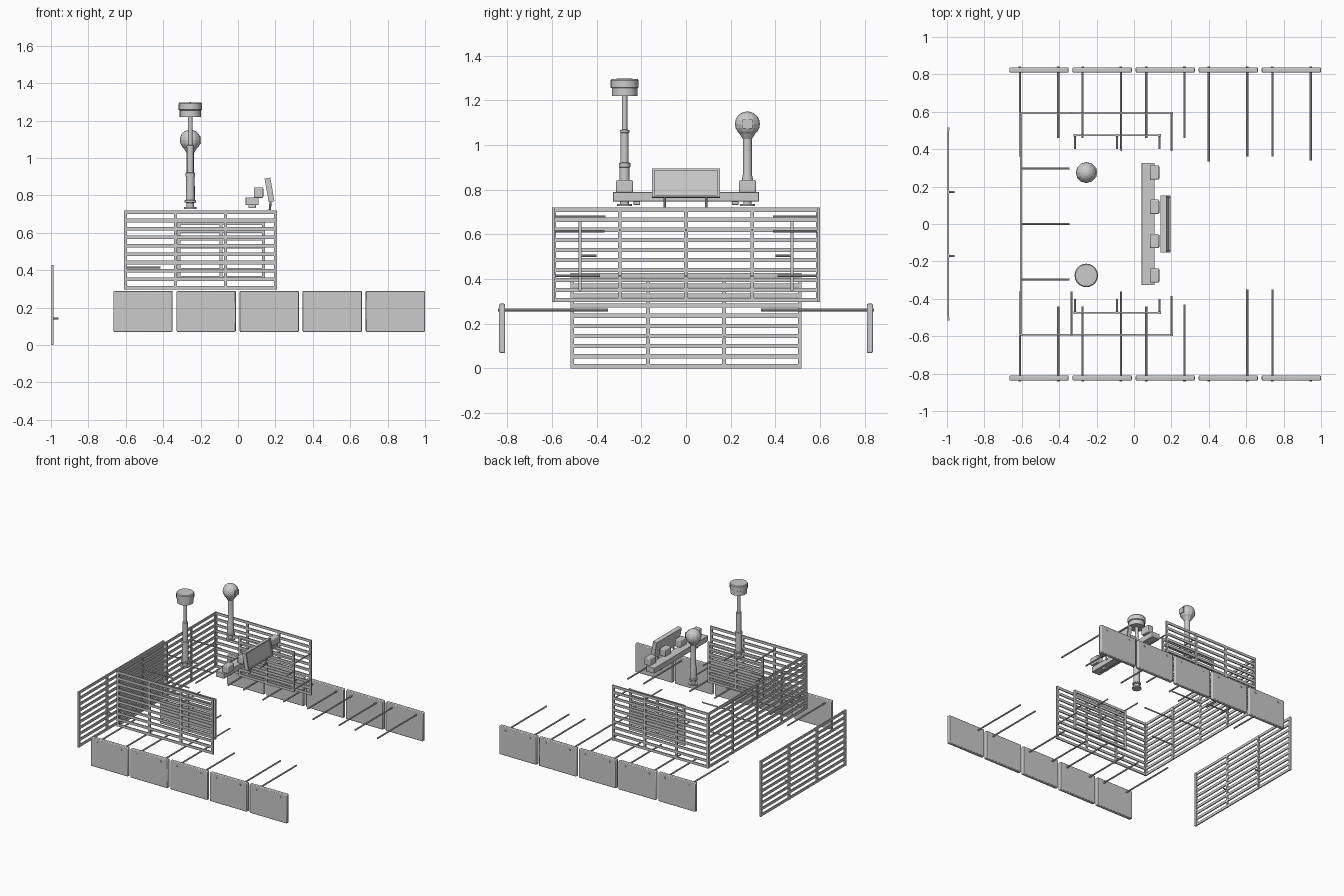
import bpy, bmesh, math
from mathutils import Matrix, Vector

if "Cube" in bpy.data.objects:
    bpy.data.objects.remove(bpy.data.objects["Cube"])


def finish(name, bm, smooth=False, bevel=0):
    me = bpy.data.meshes.new(name)
    bm.to_mesh(me)
    bm.free()
    ob = bpy.data.objects.new(name, me)
    bpy.context.collection.objects.link(ob)
    if bevel:
        m = ob.modifiers.new("bevel", 'BEVEL')
        m.width, m.segments = bevel, 2
    if smooth:
        bpy.context.view_layer.objects.active = ob
        ob.select_set(True)
        bpy.ops.object.shade_smooth_by_angle(angle=math.radians(35))
        ob.select_set(False)
    return ob


def box(bm, x0, x1, y0, y1, z0, z1):
    c = Vector(((x0 + x1) / 2, (y0 + y1) / 2, (z0 + z1) / 2))
    s = (abs(x1 - x0), abs(y1 - y0), abs(z1 - z0))
    bmesh.ops.create_cube(bm, size=1, matrix=Matrix.Translation(c) @ Matrix.Diagonal((*s, 1)))


def rod(bm, a, b, r=0.006, n=8):
    a, b = Vector(a), Vector(b)
    d = b - a
    q = d.to_track_quat('Z', 'Y').to_matrix().to_4x4()
    bmesh.ops.create_cone(bm, cap_ends=True, segments=n, radius1=r, radius2=r,
                          depth=d.length, matrix=Matrix.Translation((a + b) / 2) @ q)


def lathe(name, x, y, profile, n):
    bm = bmesh.new()
    vs = [bm.verts.new((x + r, y, z)) for r, z in profile]
    es = [bm.edges.new(p) for p in zip(vs, vs[1:])]
    bmesh.ops.spin(bm, geom=vs + es, cent=(x, y, 0), axis=(0, 0, 1),
                   angle=2 * math.pi, steps=n, use_duplicate=False)
    bmesh.ops.remove_doubles(bm, verts=bm.verts, dist=1e-4)
    bmesh.ops.recalc_face_normals(bm, faces=bm.faces)
    return finish(name, bm, True)


def slat_panel(name, along, at, u0, u1, z0, z1, n, posts, h=0.019, t=0.006):
    """Horizontal slats on upright posts; 'along' is the axis the slats follow."""
    bm = bmesh.new()

    def bar(a, b, za, zb, th):
        if along == 'x':
            box(bm, a, b, at - th, at + th, za, zb)
        else:
            box(bm, at - th, at + th, a, b, za, zb)
    for i in range(n):
        z = z0 + h / 2 + (z1 - z0 - h) * i / (n - 1)
        bar(u0, u1, z - h / 2, z + h / 2, t * 0.7)
    for p in posts:
        bar(p - 0.008, p + 0.008, z0, z1, t)
    return finish(name, bm)


# Slat screens: rear, turret back, turret sides and inner racks
slat_panel("rear_screen", 'y', -0.992, -0.517, 0.517, 0, 0.427, 10, (-0.509, -0.17, 0.17, 0.509))
slat_panel("turret_back_screen", 'y', -0.604, -0.598, 0.598, 0.297, 0.72, 10,
           (-0.59, -0.296, 0, 0.296, 0.59))
for s, side in ((-1, "right"), (1, "left")):
    slat_panel("turret_side_screen_" + side, 'x', s * 0.593, -0.61, 0.208, 0.297, 0.72, 10,
               (-0.602, -0.335, -0.068, 0.2))
    slat_panel("inner_screen_" + side, 'x', s * 0.475, -0.32, 0.145, 0.35, 0.66, 8,
               (-0.315, -0.09, 0.137))

# Mounting rods for the screens
bm = bmesh.new()
for y in (-0.172, 0.172):
    rod(bm, (-0.995, y, 0.142), (-0.96, y, 0.142), 0.005)
for y in (-0.296, 0, 0.296):
    rod(bm, (-0.604, y, 0.62), (-0.345, y, 0.62), 0.005)
    rod(bm, (-0.604, y, 0.415), (-0.415, y, 0.415), 0.005)
for x, z, y in ((-0.335, 0.68, -0.36), (-0.068, 0.615, -0.365), (0.2, 0.415, -0.385),
                (-0.068, 0.68, 0.39), (0.2, 0.615, 0.39), (0.2, 0.415, 0.41)):
    rod(bm, (x, math.copysign(0.593, y), z), (x, y, z), 0.005)
for s in (-1, 1):
    for x in (-0.315, -0.09, 0.137):
        rod(bm, (x, s * 0.475, 0.505), (x, s * 0.4, 0.505), 0.005)
finish("screen_rods", bm, True)

# Side skirt plates with bolts, five per side
for s, side in ((-1, "right"), (1, "left")):
    for i in range(5):
        bm = bmesh.new()
        x = -0.665 + i * 0.337
        box(bm, x, x + 0.316, s * 0.81, s * 0.837, 0.07, 0.29)
        finish(f"skirt_plate_{side}_{i + 1}", bm, True, 0.005)

# Support rods of the skirts (length differs with the hull behind)
xs = (-0.61, -0.405, -0.275, -0.07, 0.065, 0.27, 0.4, 0.605, 0.74, 0.945)
ends = {1: (0.36, 0.46, 0.46, 0.40, 0.46, 0.46, 0.335, 0.36, 0.36, 0.34),
        -1: (0.36, 0.44, 0.44, 0.36, 0.44, 0.43, None, 0.35, 0.35, None)}
for s, side in ((-1, "right"), (1, "left")):
    bm = bmesh.new()
    for x, e in zip(xs, ends[s]):
        if e:
            rod(bm, (x, s * 0.815, 0.262), (x, s * e, 0.262))
        rod(bm, (x, s * 0.83, 0.262), (x, s * 0.841, 0.262), 0.007)
    finish("skirt_rods_" + side, bm, True)

# Sensor mast with drum head
lathe("drum_mast", -0.255, -0.275, [
    (0, 0.727), (0.033, 0.727), (0.033, 0.737), (0.02, 0.737), (0.02, 0.76), (0.03, 0.763),
    (0.03, 0.772), (0.024, 0.776), (0.022, 0.9), (0.026, 0.902), (0.026, 0.92), (0.018, 0.922),
    (0.018, 1.055), (0.021, 1.057), (0.021, 1.067), (0.012, 1.07), (0.012, 1.22), (0, 1.22)], 16)
lathe("drum_head", -0.255, -0.275, [
    (0, 1.22), (0.057, 1.22), (0.057, 1.255), (0.063, 1.258), (0.063, 1.29), (0.058, 1.297),
    (0, 1.298)], 20)

# Camera mast with faceted ball head
lathe("camera_mast", -0.255, 0.275, [
    (0, 0.727), (0.033, 0.727), (0.033, 0.737), (0.018, 0.737), (0.018, 0.76), (0.03, 0.763),
    (0.03, 0.772), (0.024, 0.776), (0.024, 0.85), (0.02, 0.87), (0.02, 1.03), (0, 1.03)], 16)
bm = bmesh.new()
bmesh.ops.create_uvsphere(bm, u_segments=12, v_segments=10, radius=0.056,
                          matrix=Matrix.Translation((-0.255, 0.275, 1.095)))
bmesh.ops.create_cone(bm, cap_ends=True, segments=12, radius1=0.02, radius2=0.045, depth=0.04,
                      matrix=Matrix.Translation((-0.255, 0.275, 1.047)))
box(bm, -0.225, -0.199, 0.253, 0.297, 1.075, 1.115)
finish("camera_ball", bm)

# Crossbar with four light boxes and feet
bm = bmesh.new()
box(bm, 0.04, 0.11, -0.327, 0.327, 0.748, 0.79)
for y in (-0.22, 0.22):
    box(bm, 0.055, 0.095, y - 0.015, y + 0.015, 0.732, 0.75)
finish("crossbar", bm, True, 0.003)
for i in range(4):
    y = -0.275 + i * 0.1835
    bm = bmesh.new()
    box(bm, 0.085, 0.135, y - 0.038, y + 0.038, 0.787, 0.843)
    finish(f"sensor_box_{i + 1}", bm, True, 0.006)

# Tilted panel with raised rim on two legs
bm = bmesh.new()
box(bm, -0.014, 0.008, -0.152, 0.152, -0.064, 0.064)
for s in (-1, 1):
    box(bm, 0.006, 0.017, s * 0.142, s * 0.152, -0.064, 0.064)
    box(bm, 0.006, 0.017, -0.152, 0.152, s * 0.056, s * 0.064)
panel = finish("tilted_panel", bm)
panel.location = (0.167, 0, 0.829)
panel.rotation_euler = (0, math.radians(-10), 0)
bm = bmesh.new()
for y in (-0.095, 0.09):
    rod(bm, (0.17, y, 0.722), (0.175, y, 0.775))
finish("panel_legs", bm, True)
